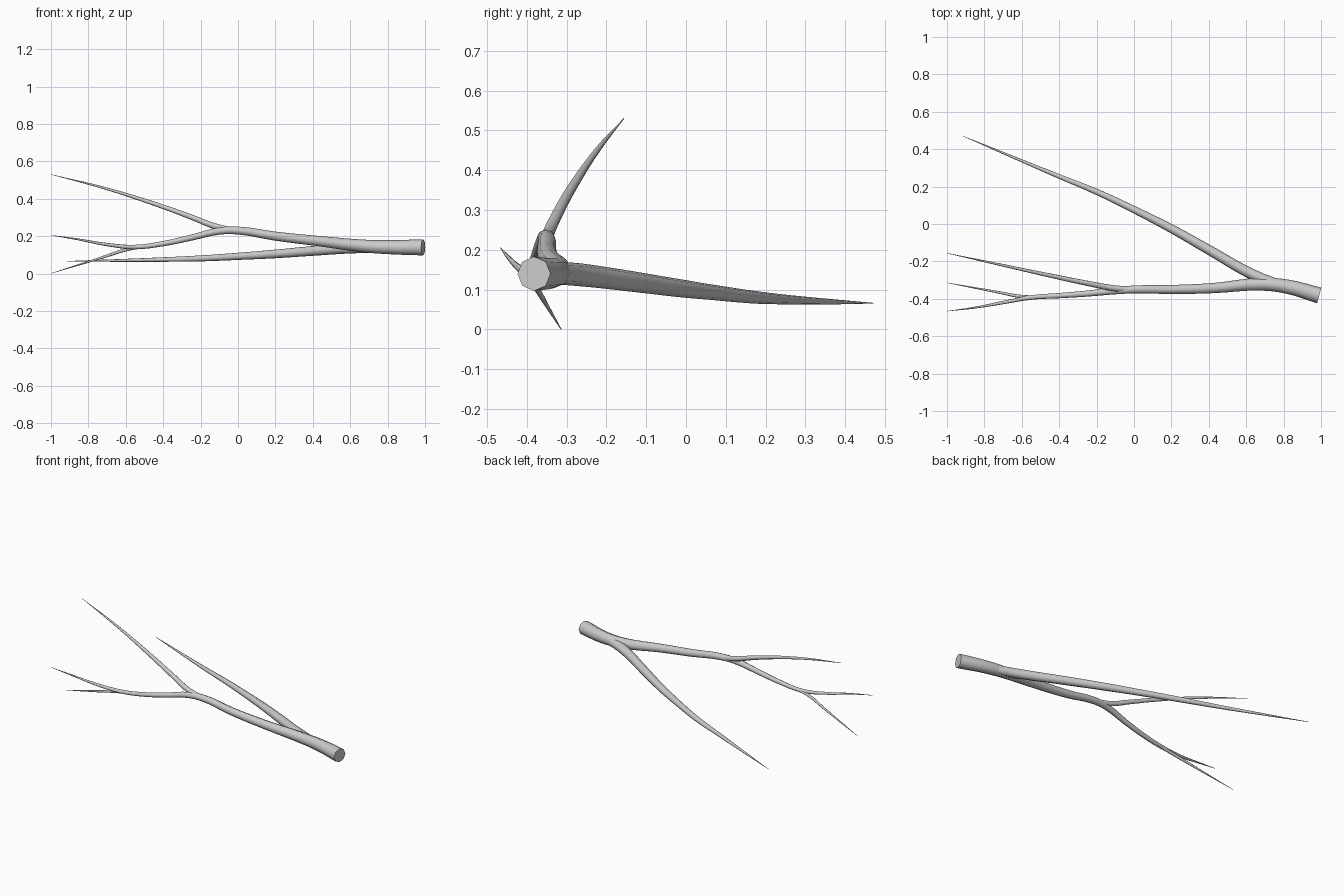
import bpy
from math import radians


def branch(name, points):
    """Tapered eight-sided tube through (x, y, z, radius) points."""
    cu = bpy.data.curves.new(name, 'CURVE')
    cu.dimensions = '3D'
    cu.bevel_depth = 1.0
    cu.bevel_resolution = 2
    cu.resolution_u = 4
    cu.use_fill_caps = True
    sp = cu.splines.new('BEZIER')
    sp.bezier_points.add(len(points) - 1)
    for bp, (x, y, z, r) in zip(sp.bezier_points, points):
        bp.co = (x, y, z)
        bp.radius = r
        bp.handle_left_type = bp.handle_right_type = 'AUTO'
    ob = bpy.data.objects.new(name, cu)
    bpy.context.collection.objects.link(ob)
    bpy.ops.object.select_all(action='DESELECT')
    ob.select_set(True)
    bpy.context.view_layer.objects.active = ob
    bpy.ops.object.convert(target='MESH')
    bpy.ops.object.shade_smooth_by_angle(angle=radians(60))
    return bpy.context.object


# Main stem, running on into one of the two end twigs
branch("main_stem", [
    (0.99, -0.382, 0.140, 0.043), (0.82, -0.335, 0.141, 0.038),
    (0.68, -0.322, 0.147, 0.034), (0.42, -0.343, 0.175, 0.027),
    (0.20, -0.350, 0.200, 0.024), (0.00, -0.350, 0.230, 0.021),
    (-0.10, -0.357, 0.227, 0.019), (-0.25, -0.372, 0.192, 0.016),
    (-0.40, -0.383, 0.160, 0.014), (-0.55, -0.393, 0.142, 0.012),
    (-0.70, -0.420, 0.155, 0.009), (-0.85, -0.447, 0.182, 0.005),
    (-1.00, -0.466, 0.205, 0.001)])

# Long side branch
branch("long_side_branch", [
    (0.78, -0.328, 0.141, 0.028), (0.64, -0.273, 0.138, 0.029),
    (0.40, -0.138, 0.121, 0.026), (0.20, -0.025, 0.105, 0.023),
    (0.00, 0.077, 0.092, 0.019), (-0.20, 0.172, 0.081, 0.016),
    (-0.40, 0.254, 0.075, 0.012), (-0.65, 0.359, 0.070, 0.007),
    (-0.914, 0.470, 0.066, 0.001)])

# Upper side branch
branch("upper_side_branch", [
    (0.02, -0.350, 0.228, 0.015), (-0.10, -0.344, 0.246, 0.016),
    (-0.25, -0.317, 0.302, 0.014), (-0.40, -0.286, 0.357, 0.012),
    (-0.70, -0.221, 0.453, 0.007), (-1.00, -0.156, 0.530, 0.001)])

# Lower end twig
branch("lower_end_twig", [
    (-0.50, -0.390, 0.146, 0.009), (-0.60, -0.388, 0.127, 0.009),
    (-0.72, -0.366, 0.088, 0.007), (-0.86, -0.340, 0.044, 0.004),
    (-1.00, -0.314, 0.001, 0.001)])
